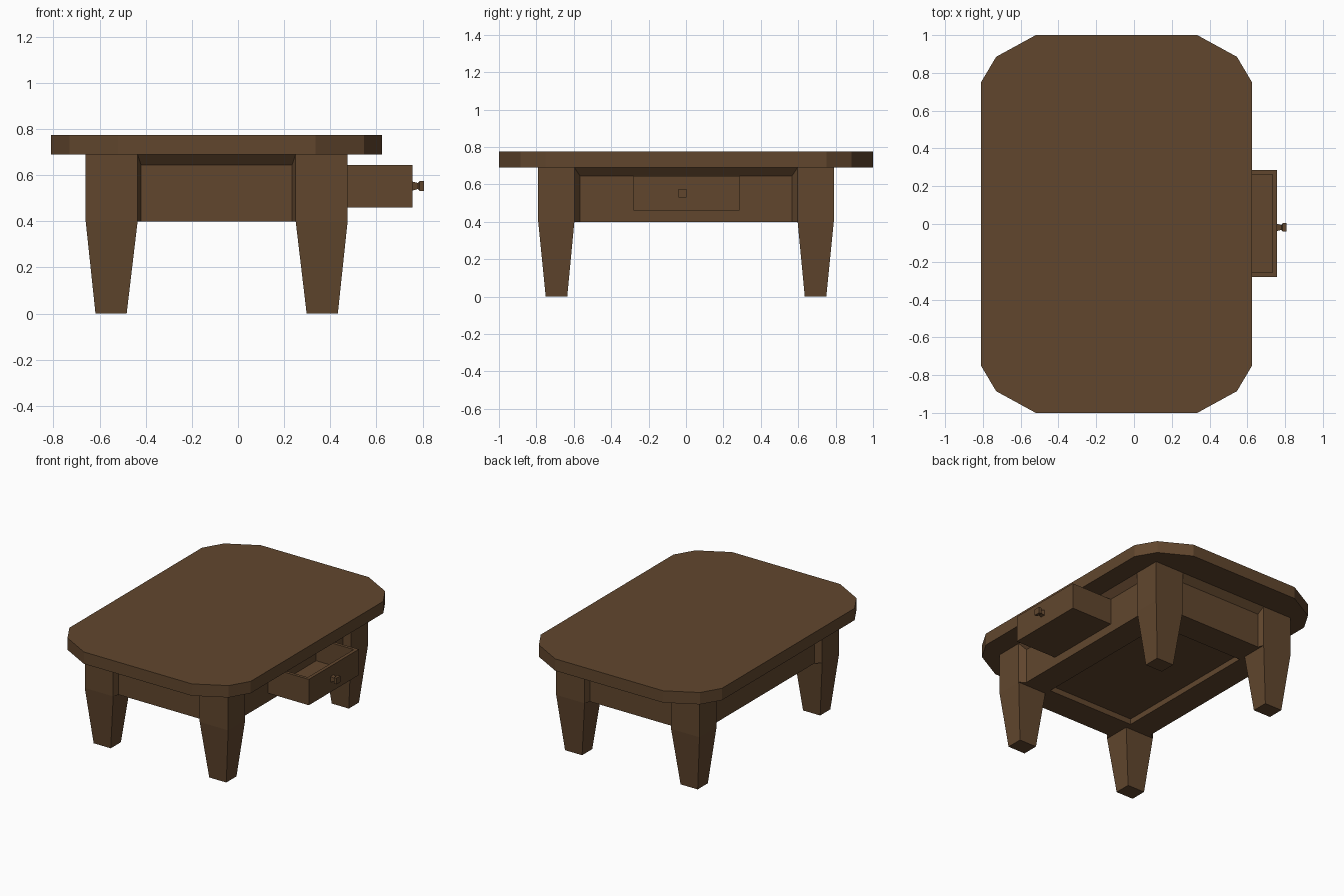
import bpy
import bmesh

cube = bpy.data.objects.get("Cube")
if cube:
    bpy.data.objects.remove(cube, do_unlink=True)

wood = bpy.data.materials.new("brown wood")
wood.use_nodes = True
colour = (0.12, 0.062, 0.027, 1)
wood.diffuse_color = colour
bsdf = next(n for n in wood.node_tree.nodes if n.type == 'BSDF_PRINCIPLED')
bsdf.inputs["Base Color"].default_value = colour
bsdf.inputs["Roughness"].default_value = 0.8

CX = -0.0925   # the table's centre line, offset by the open drawer


def loft(name, rings):
    """Closed solid through matching rings of points."""
    bm = bmesh.new()
    loops = [[bm.verts.new(p) for p in ring] for ring in rings]
    n = len(loops[0])
    for a, b in zip(loops, loops[1:]):
        for i in range(n):
            j = (i + 1) % n
            bm.faces.new((a[i], a[j], b[j], b[i]))
    bm.faces.new(loops[0][::-1])
    bm.faces.new(loops[-1])
    bmesh.ops.recalc_face_normals(bm, faces=bm.faces)
    mesh = bpy.data.meshes.new(name)
    bm.to_mesh(mesh)
    bm.free()
    mesh.materials.append(wood)
    ob = bpy.data.objects.new(name, mesh)
    bpy.context.scene.collection.objects.link(ob)
    return ob


def rect(x0, x1, y0, y1, z):
    return [(x0, y0, z), (x1, y0, z), (x1, y1, z), (x0, y1, z)]


def box(name, x0, x1, y0, y1, z0, z1):
    return loft(name, [rect(x0, x1, y0, y1, z) for z in (z0, z1)])


def carve(ob, cutters):
    """Subtract the cutters, bake the result and drop them."""
    for c in cutters:
        c.hide_render = True
        mod = ob.modifiers.new("cut", 'BOOLEAN')
        mod.operation = 'DIFFERENCE'
        mod.solver = 'EXACT'
        mod.object = c
    bpy.context.view_layer.update()
    baked = bpy.data.meshes.new_from_object(
        ob.evaluated_get(bpy.context.evaluated_depsgraph_get()))
    ob.modifiers.clear()
    ob.data = baked
    for c in cutters:
        bpy.data.objects.remove(c, do_unlink=True)


# Table top with chamfered corners
quarter = [(0.7175, 0.75), (0.6375, 0.885), (0.4275, 1.0)]
outline = (quarter + [(-x, y) for x, y in reversed(quarter)]
           + [(-x, -y) for x, y in quarter]
           + [(x, -y) for x, y in reversed(quarter)])
loft("table_top", [[(CX + x, y, z) for x, y in outline] for z in (0.69, 0.775)])

# Apron block, its four bevelled side recesses and the hollow beneath
HX, HY = 0.5675, 0.79
apron = box("apron", CX - HX, CX + HX, -HY, HY, 0.4, 0.7)


def recess(axis, sign):
    half, slope, face = (0.3425, 0.015, HY) if axis == 'y' else (0.597, 0.03, HX)
    rings = []
    for t in (-0.5, 1):   # starts outside the face, ends at full depth
        w, top, d = half - slope * t, 0.69 - 0.045 * t, sign * (face - 0.04 * t)
        ring = [(-w, 0.3), (w, 0.3), (w, top), (-w, top)]
        rings.append([(CX + u, d, z) if axis == 'y' else (CX + d, u, z)
                      for u, z in ring])
    return loft("recess_cutter", rings)


cutters = [recess(axis, sign) for axis in 'xy' for sign in (-1, 1)]
cutters.append(box("hollow_cutter", CX - 0.34, CX + 0.34, -0.55, 0.55, 0.3, 0.44))
carve(apron, cutters)

# Tapered legs
for sx, side in ((-1, "right"), (1, "left")):
    for sy, end in ((-1, "front"), (1, "back")):
        def section(x0, x1, y0, y1, z):
            return rect(CX + sx * x0, CX + sx * x1, sy * y0, sy * y1, z)
        loft(f"{end}_{side}_leg", [section(0.39, 0.525, 0.635, 0.75, 0),
                                   section(0.3425, HX, 0.597, HY, 0.4)])

# Open drawer
drawer = box("drawer", 0.40, 0.757, -0.28, 0.285, 0.46, 0.645)
carve(drawer, [box("drawer_cutter", 0.42, 0.732, -0.258, 0.263, 0.485, 0.75)])

# Square drawer knob with a pinched neck
loft("drawer_knob", [
    [(x, -0.018 + a * r, 0.553 + b * r) for a, b in ((-1, -1), (1, -1), (1, 1), (-1, 1))]
    for x, r in ((0.75, 0.021), (0.78, 0.013), (0.787, 0.022), (0.807, 0.022))])
